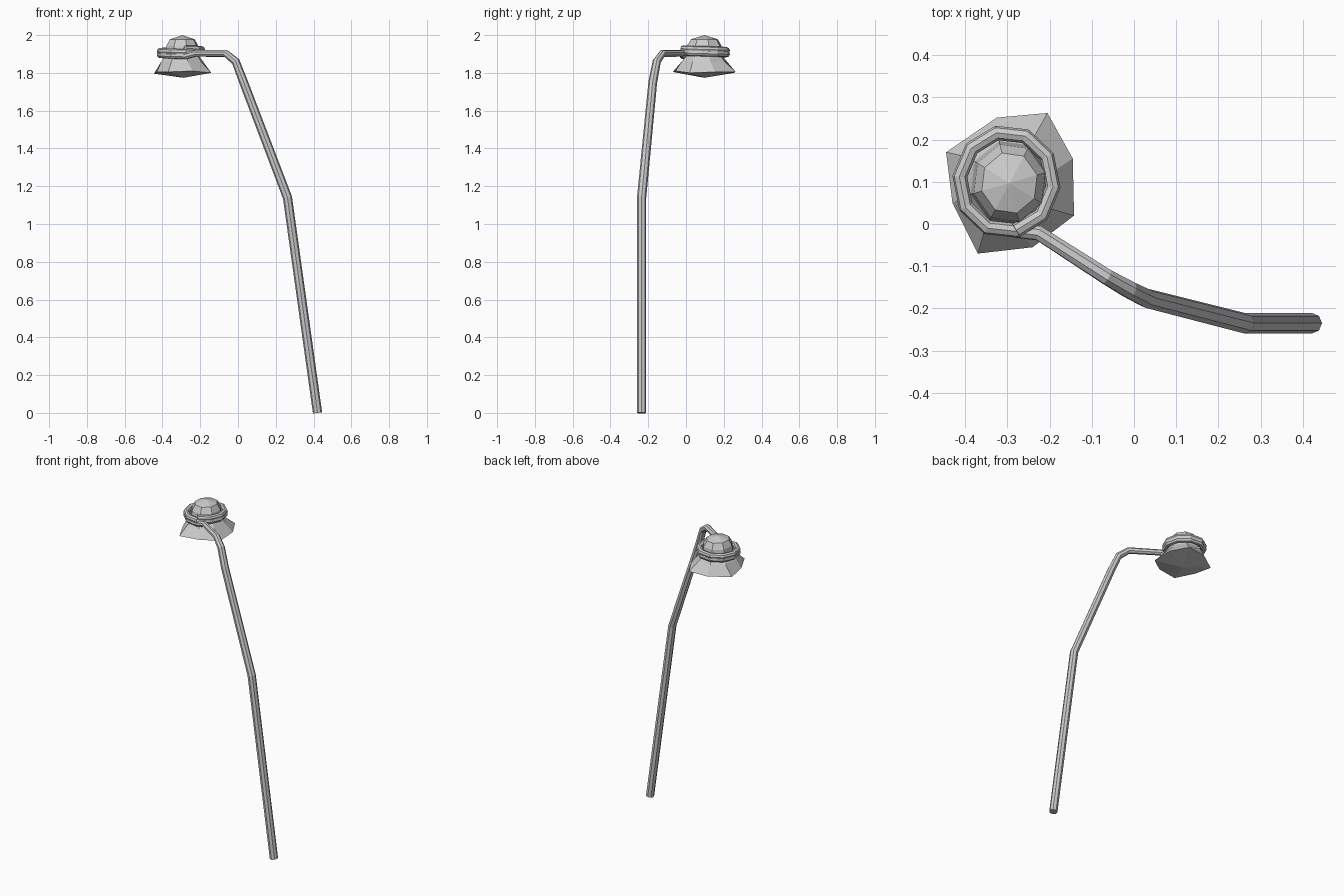
import bpy, bmesh
from math import sin, cos, pi, radians

if "Cube" in bpy.data.objects:
    bpy.data.objects.remove(bpy.data.objects["Cube"])

CX, CY = -0.302, 0.10


def tube(name, pts, r):
    # Octagonal flat-shaded tube along (x, y, z, radius factor) points
    cu = bpy.data.curves.new(name + "_path", 'CURVE')
    cu.dimensions = '3D'
    cu.bevel_depth = r
    cu.bevel_resolution = 2
    cu.use_fill_caps = True
    sp = cu.splines.new('POLY')
    sp.points.add(len(pts) - 1)
    for p, (x, y, z, k) in zip(sp.points, pts):
        p.co = (x, y, z, 1)
        p.radius = k
    sp.use_smooth = False
    ob = bpy.data.objects.new(name, cu)
    bpy.context.collection.objects.link(ob)
    bpy.ops.object.select_all(action='DESELECT')
    ob.select_set(True)
    bpy.context.view_layer.objects.active = ob
    bpy.ops.object.convert(target='MESH')
    bpy.context.object.name = name
    return bpy.context.object


# Bent pole, then a two-turn coil gripping the head
path = [(0.421, -0.235, 0, 1), (0.262, -0.235, 1.14, 1),
        (0.030, -0.176, 1.75, 0.95), (-0.012, -0.155, 1.86, 0.9),
        (-0.065, -0.125, 1.903, 0.8), (-0.225, -0.022, 1.903, 0.75)]
N = 20
for i in range(N + 1):
    a = radians(-78 - 36 * i)
    z = 1.89 + 0.038 * i / N
    path.append((CX + 0.111 * cos(a), CY + 0.118 * sin(a), z, 0.72))
tube("pole_and_coil", path, 0.0245)

# Faceted bell-shaped head: flared rim, neck, knob
rim = [(-0.142, 0.02, 1.80), (-0.145, 0.155, 1.805), (-0.205, 0.263, 1.805),
       (-0.325, 0.252, 1.80), (-0.445, 0.17, 1.796), (-0.43, 0.05, 1.805),
       (-0.37, -0.07, 1.805), (-0.24, -0.055, 1.81)]
hx, hy = -0.295, 0.097
rings = [rim]
for r, z in [(0.118, 1.86), (0.098, 1.885), (0.09, 1.943), (0.07, 1.978)]:
    rings.append([(hx + r * 0.97 * cos(radians(-30 + 45 * k)),
                   hy + r * 1.05 * sin(radians(-30 + 45 * k)), z) for k in range(8)])
bm = bmesh.new()
loops = [[bm.verts.new(c) for c in ring] for ring in rings]
for lo, hi in zip(loops, loops[1:]):
    for k in range(8):
        j = (k + 1) % 8
        bm.faces.new((lo[k], lo[j], hi[j], hi[k]))
bottom = bm.verts.new((-0.29, 0.097, 1.774))
top = bm.verts.new((hx, hy, 2.0))
for k in range(8):
    j = (k + 1) % 8
    bm.faces.new((loops[0][j], loops[0][k], bottom))
    bm.faces.new((loops[-1][k], loops[-1][j], top))
bmesh.ops.recalc_face_normals(bm, faces=bm.faces)
me = bpy.data.meshes.new("bell_head")
bm.to_mesh(me)
bm.free()
bpy.context.collection.objects.link(bpy.data.objects.new("bell_head", me))
